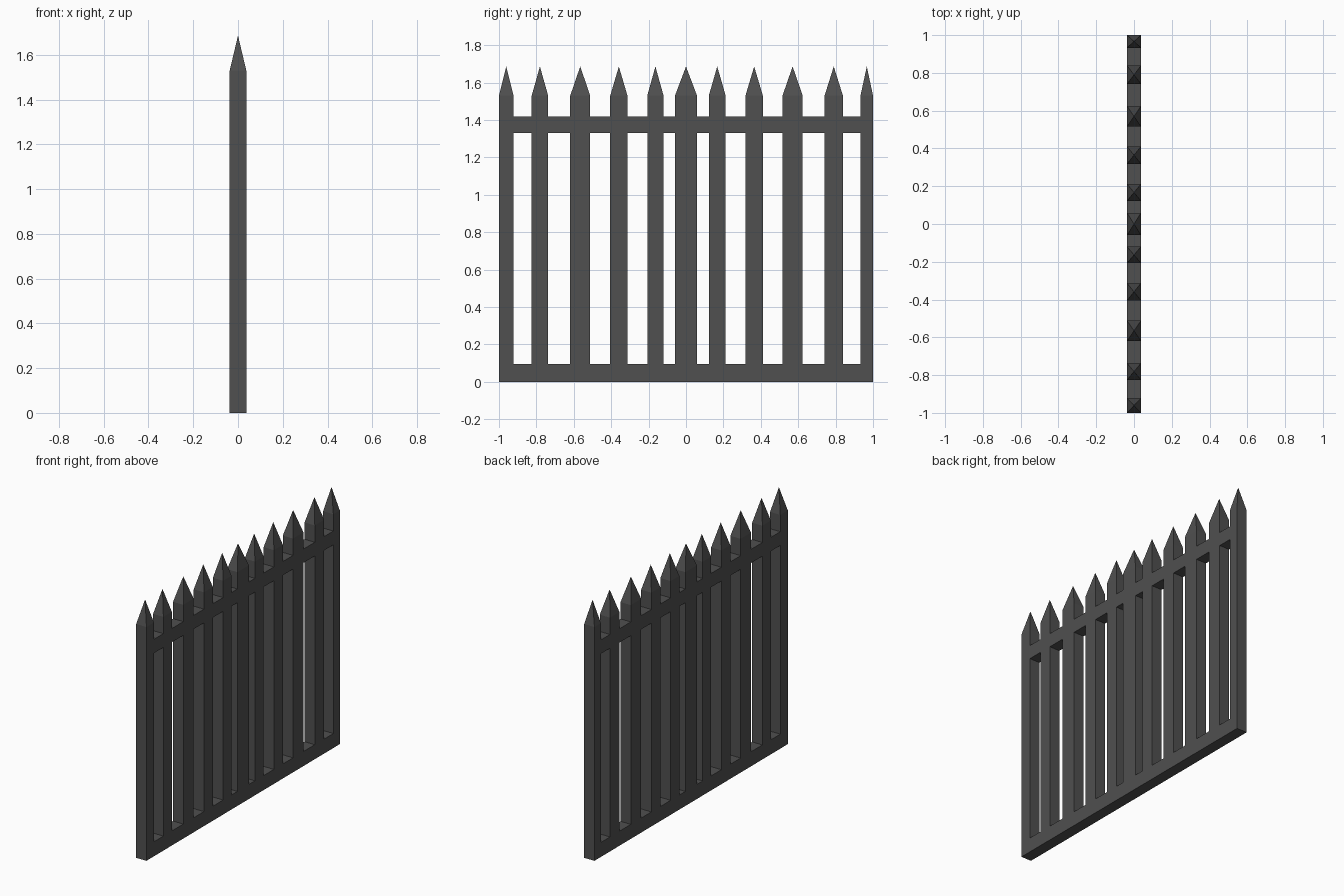
import bpy, bmesh
from mathutils import Vector

if "Cube" in bpy.data.objects:
    bpy.data.objects.remove(bpy.data.objects["Cube"])

HALF_T = 0.037                                  # half thickness
LEVELS = [0.0, 0.095, 1.33, 1.42, 1.53]         # rail edges and picket shoulders
RAIL_ROWS = (0, 2)
TIP_Z = 1.686
PICKETS = [(-1.0, -0.922), (-0.825, -0.737), (-0.619, -0.512), (-0.405, -0.313),
           (-0.207, -0.12), (-0.059, 0.059), (0.122, 0.212), (0.318, 0.411),
           (0.516, 0.624), (0.741, 0.839), (0.933, 1.0)]

bm = bmesh.new()
ys = [y for p in PICKETS for y in p]
grid = [[bm.verts.new((-HALF_T, y, z)) for z in LEVELS] for y in ys]

# Flat panel: even columns are pickets, odd columns hold only the rails
for c in range(len(ys) - 1):
    for r in range(len(LEVELS) - 1):
        if c % 2 == 0 or r in RAIL_ROWS:
            bm.faces.new((grid[c][r], grid[c + 1][r], grid[c + 1][r + 1], grid[c][r + 1]))
loose = [v for v in bm.verts if not v.link_faces]
bmesh.ops.delete(bm, geom=loose, context='VERTS')

# Thickness, keeping the first side as the back face
ext = bmesh.ops.extrude_face_region(bm, geom=bm.faces[:], use_keep_orig=True)
moved = [g for g in ext['geom'] if isinstance(g, bmesh.types.BMVert)]
bmesh.ops.translate(bm, verts=moved, vec=Vector((2 * HALF_T, 0, 0)))
bmesh.ops.recalc_face_normals(bm, faces=bm.faces[:])

# Pyramid points on the pickets
bm.normal_update()
tops = [f for f in bm.faces if all(abs(v.co.z - LEVELS[-1]) < 1e-4 for v in f.verts)]
for v in bmesh.ops.poke(bm, faces=tops)['verts']:
    v.co.z = TIP_Z
bmesh.ops.recalc_face_normals(bm, faces=bm.faces[:])

mesh = bpy.data.meshes.new("picket_fence")
bm.to_mesh(mesh)
bm.free()
fence = bpy.data.objects.new("picket_fence", mesh)
bpy.context.collection.objects.link(fence)

# Dark grey paint
mat = bpy.data.materials.new("dark_grey")
mat.diffuse_color = (0.08, 0.08, 0.08, 1)
mat.use_nodes = True
mat.node_tree.nodes["Principled BSDF"].inputs["Base Color"].default_value = mat.diffuse_color
mesh.materials.append(mat)
